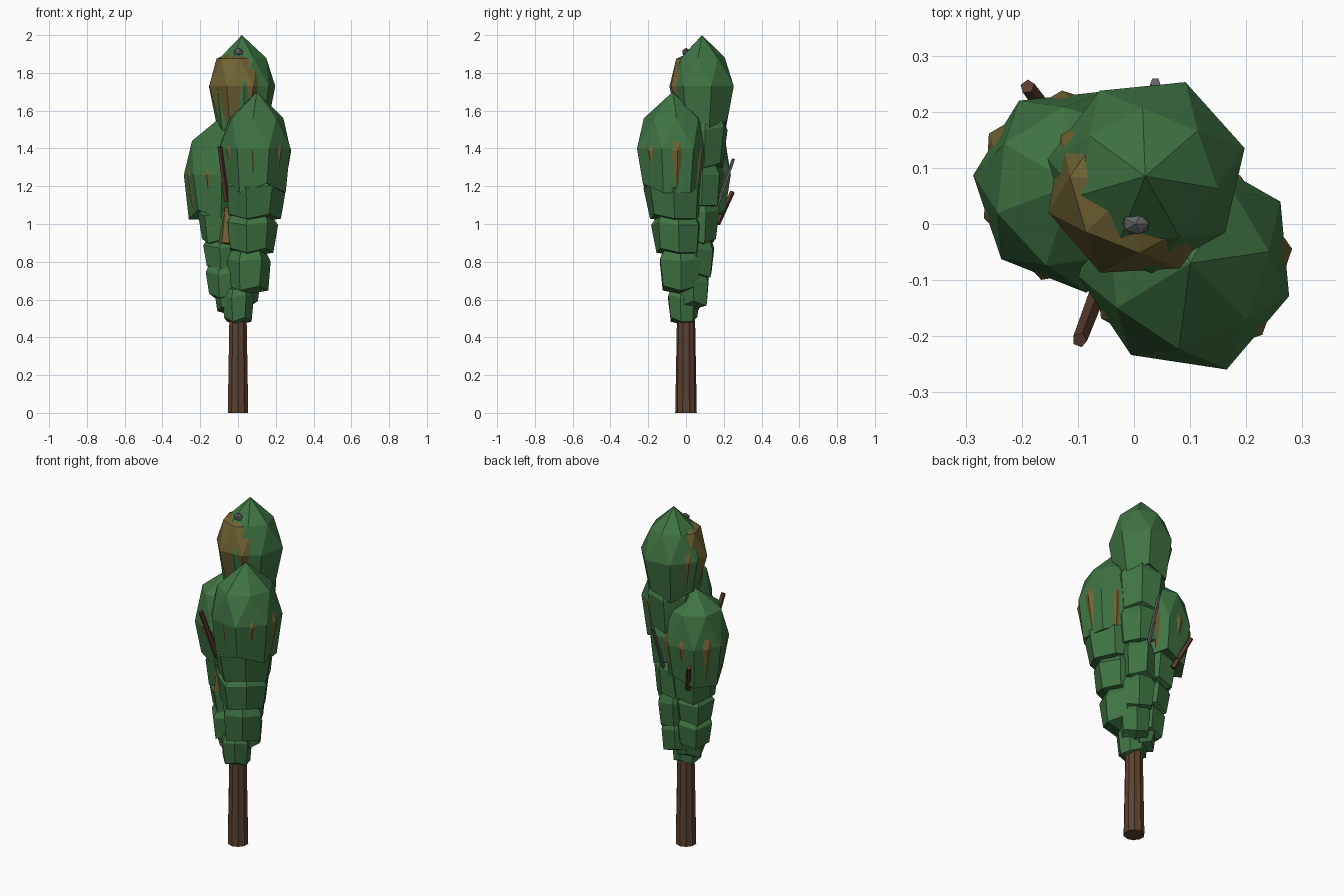
import bpy, bmesh, math, random
from mathutils import Vector

if "Cube" in bpy.data.objects:
    bpy.data.objects.remove(bpy.data.objects["Cube"])

random.seed(4)


def material(name, rgb):
    m = bpy.data.materials.new(name)
    m.diffuse_color = (*rgb, 1)
    m.use_nodes = True
    m.node_tree.nodes["Principled BSDF"].inputs["Base Color"].default_value = m.diffuse_color
    return m


GREEN = material("leaf green", (0.050, 0.175, 0.056))
OLIVE = material("dry olive", (0.165, 0.125, 0.033))
BARK = material("bark brown", (0.105, 0.054, 0.028))
TWIG = material("twig brown", (0.105, 0.045, 0.028))
GREY = material("stone grey", (0.13, 0.13, 0.135))


def finish(bm, name, mat):
    bmesh.ops.recalc_face_normals(bm, faces=bm.faces)
    me = bpy.data.meshes.new(name)
    bm.to_mesh(me)
    bm.free()
    me.materials.append(mat)
    ob = bpy.data.objects.new(name, me)
    bpy.context.collection.objects.link(ob)
    return ob


def loft(name, mat, n, rings, top, bottom):
    """Stack of rings (x, y, z, radius, phase in degrees, zigzag, jitter) closed by two poles."""
    bm = bmesh.new()
    loops = []
    for x, y, z, r, ph, zig, jit in rings:
        loop = []
        for i in range(n):
            a = math.radians(ph) + math.tau * i / n
            q = r * (1 + random.uniform(-jit, jit))
            loop.append(bm.verts.new((x + q * math.cos(a), y + q * math.sin(a),
                                      z + zig * (1 if i % 2 else -1))))
        loops.append(loop)
    for k in range(len(loops) - 1):
        u, l = loops[k], loops[k + 1]
        stagger = abs(rings[k][4] - rings[k + 1][4]) > 1
        for i in range(n):
            j = (i + 1) % n
            if stagger:      # upper ring sits half a step ahead
                bm.faces.new((u[i], l[i], l[j]))
                bm.faces.new((u[i], l[j], u[j]))
            else:
                bm.faces.new((u[i], l[i], l[j], u[j]))
    for pole, loop in ((top, loops[0]), (bottom, loops[-1])):
        p = bm.verts.new(pole)
        for i in range(n):
            bm.faces.new((p, loop[i], loop[(i + 1) % n]))
    return finish(bm, name, mat)


def crown(name, mat, c, tip, levels, radii, phase, jit=0.04):
    """Pointed seven-sided leaf cluster with a ragged lower rim."""
    x, y = c
    half = 180 / 7
    rings = [(x, y, levels[0], radii[0], phase + half, 0, jit),
             (x, y, levels[1], radii[1], phase, 0, jit),
             (x, y, levels[2], radii[2], phase, 0.025, jit)]
    return loft(name, mat, 7, rings, tip, (x, y, levels[2] + 0.04))


def tier(name, x, y, z0, z1, r, n=6):
    """Chunk of leaves, widest near its top."""
    ph = random.uniform(0, 60)
    h = z1 - z0
    rings = [(x, y, z1, r * 0.82, ph, 0.008, 0.05),
             (x, y, z1 - 0.22 * h, r * 1.04, ph, 0.008, 0.04),
             (x * 0.95, y * 0.95, z0 + 0.03, r * 0.9, ph, 0.012, 0.04)]
    return loft(name, GREEN, n, rings, (x, y, z1 + 0.02), (x, y, z0))


def stick(name, mat, a, b, r):
    a, b = Vector(a), Vector(b)
    bm = bmesh.new()
    bmesh.ops.create_cone(bm, cap_ends=True, segments=5, radius1=r,
                          radius2=r * 0.85, depth=(b - a).length)
    q = (b - a).to_track_quat('Z', 'Y')
    for v in bm.verts:
        v.co = q @ v.co + (a + b) / 2
    return finish(bm, name, mat)


def stone(name, c, r):
    bm = bmesh.new()
    bmesh.ops.create_icosphere(bm, subdivisions=1, radius=r)
    for v in bm.verts:
        v.co = Vector((v.co.x * 1.1, v.co.y * 0.8, v.co.z * 0.9)) * random.uniform(0.9, 1.1) + Vector(c)
    return finish(bm, name, GREY)


# Grooved trunk
bm = bmesh.new()
low, high = [], []
for i in range(20):
    a = math.tau * i / 20
    k = 1 if i % 2 else 0.92
    low.append(bm.verts.new((0.057 * k * math.cos(a), 0.057 * k * math.sin(a), 0)))
    high.append(bm.verts.new((0.047 * k * math.cos(a), 0.047 * k * math.sin(a), 0.56)))
for i in range(20):
    j = (i + 1) % 20
    bm.faces.new((low[i], low[j], high[j], high[i]))
bm.faces.new(low)
bm.faces.new(high)
finish(bm, "trunk", BARK)

# Three pointed leaf crowns, each with a dry inner crown poking through
crown("top_crown", GREEN, (0.022, 0.085), (0.02, 0.085, 2.0),
      (1.88, 1.73, 1.52), (0.125, 0.178, 0.138), 16)
crown("top_crown_dry", OLIVE, (0.003, 0.065), (0.005, 0.07, 1.93),
      (1.875, 1.73, 1.55), (0.118, 0.163, 0.118), 16 + 180 / 7, 0.01)
crown("front_crown", GREEN, (0.095, -0.068), (0.10, -0.07, 1.70),
      (1.56, 1.40, 1.19), (0.152, 0.196, 0.168), 33)
crown("front_crown_dry", OLIVE, (0.095, -0.068), (0.10, -0.07, 1.64),
      (1.55, 1.39, 1.22), (0.132, 0.184, 0.152), 33 + 180 / 7, 0.03)
crown("left_crown", GREEN, (-0.108, 0.068), (-0.11, 0.07, 1.55),
      (1.44, 1.26, 1.05), (0.145, 0.185, 0.15), 174)
crown("left_crown_dry", OLIVE, (-0.108, 0.068), (-0.11, 0.07, 1.50),
      (1.43, 1.26, 1.08), (0.124, 0.172, 0.137), 174 + 180 / 7, 0.03)

# Leaf tiers under each crown, narrowing to the trunk
TIERS = {
    "front_tier": [(0.085, -0.06, 1.01, 1.25, 0.158, 7), (0.07, -0.045, 0.83, 1.05, 0.132, 7),
                   (0.058, -0.035, 0.63, 0.86, 0.115, 6)],
    "left_tier": [(-0.085, 0.045, 0.88, 1.10, 0.127, 7), (-0.075, 0.035, 0.74, 0.92, 0.108, 6),
                  (-0.07, 0.02, 0.59, 0.78, 0.10, 6), (-0.04, 0.01, 0.52, 0.64, 0.08, 6)],
    "back_tier": [(0.035, 0.09, 1.28, 1.57, 0.132, 7), (0.035, 0.075, 1.08, 1.32, 0.122, 7),
                  (0.03, 0.07, 0.88, 1.12, 0.105, 6), (0.03, 0.06, 0.70, 0.91, 0.095, 6),
                  (0.03, 0.045, 0.55, 0.74, 0.085, 6)],
    "base_tier": [(0.0, -0.015, 0.465, 0.66, 0.083, 7)],
}
for label, rows in TIERS.items():
    for i, (x, y, z0, z1, r, n) in enumerate(rows):
        tier(f"{label}_{i + 1}", x, y, z0, z1, r, n)

# Dry leaf chunk in the gap between the front and left tiers
loft("dry_chunk", OLIVE, 5,
     [(-0.035, -0.04, 1.08, 0.06, 20, 0.01, 0.05), (-0.045, -0.045, 0.90, 0.07, 20, 0.0, 0.05)],
     (-0.035, -0.04, 1.11), (-0.045, -0.04, 0.89))

# Bare sticks and small stones
stick("front_stick", TWIG, (-0.06, -0.11, 1.12), (-0.097, -0.207, 1.41), 0.016)
stick("back_left_stick", TWIG, (-0.13, 0.165, 1.0), (-0.19, 0.245, 1.17), 0.016)
stick("grey_stick", GREY, (0.035, 0.16, 1.08), (0.038, 0.252, 1.345), 0.011)
stone("top_stone", (0.003, 0.0, 1.91), 0.025)
stone("left_stone", (-0.155, 0.198, 1.37), 0.013)
